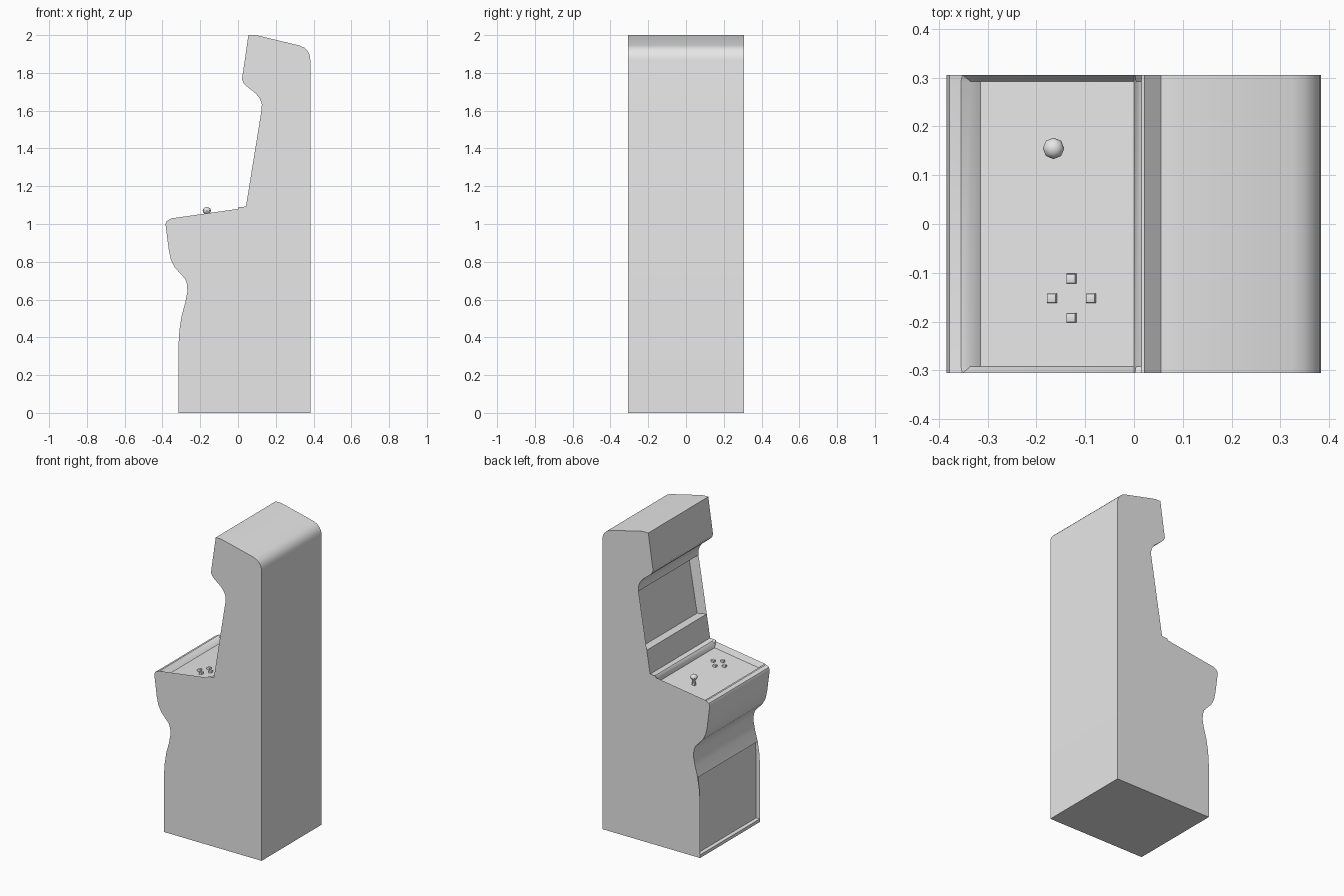
import bpy, bmesh, math

if "Cube" in bpy.data.objects:
    bpy.data.objects.remove(bpy.data.objects["Cube"])

grey = bpy.data.materials.new("plain_grey")
grey.diffuse_color = (0.8, 0.8, 0.8, 1)
grey.use_nodes = True
grey.node_tree.nodes["Principled BSDF"].inputs["Base Color"].default_value = grey.diffuse_color

HALF, INNER = 0.306, 0.292      # outer half width, and half width of recessed panels
DECK_ANGLE = math.atan2(0.045, 0.315)


def deck_z(x):
    return 1.0 + (x + 0.315) * math.tan(DECK_ANGLE)


def finish(name, bm, angle=35):
    bmesh.ops.recalc_face_normals(bm, faces=bm.faces)
    me = bpy.data.meshes.new(name)
    bm.to_mesh(me)
    bm.free()
    me.materials.append(grey)
    ob = bpy.data.objects.new(name, me)
    bpy.context.collection.objects.link(ob)
    bpy.ops.object.select_all(action='DESELECT')
    ob.select_set(True)
    bpy.context.view_layer.objects.active = ob
    bpy.ops.object.shade_smooth_by_angle(angle=math.radians(angle))
    return ob


# Cabinet side profile: (x, z) of the side, plus (x, z) of the centre where it is recessed
profile = [
    (-0.315, 0), (-0.315, 0.02),
    (-0.315, 0.02, -0.295, 0.025),               # lower front panel
    (-0.315, 0.36, -0.295, 0.36), (-0.310, 0.44, -0.295, 0.44),
    (-0.298, 0.515, -0.292, 0.515), (-0.298, 0.515),
    (-0.280, 0.58), (-0.268, 0.64), (-0.270, 0.68), (-0.280, 0.71),
    (-0.335, 0.77), (-0.355, 0.81), (-0.366, 0.86),
    (-0.384, 1.0), (-0.378, 1.015),              # rounded front lip
    (-0.352, 1.030, -0.355, 1.024), (-0.352, 1.030, -0.335, 1.017),
    (-0.315, 1.035, -0.315, 1.0),                # control deck
    (0.0, 1.080, 0.0, 1.045),
    (0.002, 1.089, 0.004, 1.070), (0.015, 1.090, 0.015, 1.085),
    (0.042, 1.092),
    (0.066, 1.24), (0.066, 1.24, 0.125, 1.235),  # screen recess
    (0.125, 1.605, 0.183, 1.575), (0.125, 1.605),
    (0.126, 1.635), (0.115, 1.665), (0.095, 1.69),
    (0.045, 1.73), (0.030, 1.745), (0.021, 1.765),
    (0.055, 2.0), (0.095, 2.0),                  # marquee and roof
    (0.325, 1.945), (0.350, 1.934), (0.369, 1.916), (0.380, 1.893), (0.383, 1.868),
    (0.383, 0),
]
bm = bmesh.new()
sections = []
for y, recessed in ((-HALF, False), (-INNER, True), (INNER, True), (HALF, False)):
    pts = [(p[-2], p[-1]) if recessed else (p[0], p[1]) for p in profile]
    sections.append([bm.verts.new((x, y, z)) for x, z in pts])
n = len(profile)
for a, b in zip(sections, sections[1:]):
    for i in range(n):
        j = (i + 1) % n
        bm.faces.new((a[i], a[j], b[j], b[i]))
bm.faces.new(sections[0])
bm.faces.new(sections[-1])
bmesh.ops.remove_doubles(bm, verts=bm.verts, dist=0.0005)
finish("cabinet", bm, 30)

# Joystick: flared stick with a faceted ball
jx, jy = -0.165, 0.155
bm = bmesh.new()
bmesh.ops.create_cone(bm, cap_ends=True, segments=8, radius1=0.014, radius2=0.008, depth=0.05)
stick = finish("joystick_stick", bm)
stick.location = (jx, jy, deck_z(jx) + 0.02)
bm = bmesh.new()
bmesh.ops.create_uvsphere(bm, u_segments=8, v_segments=6, radius=0.022)
for v in bm.verts:
    v.co.z *= 0.85
ball = finish("joystick_ball", bm)
ball.location = (jx, jy, 1.071)

# Four buttons in a diamond, each a small block narrowing at the top
bx, by = -0.128, -0.152
for i, (dx, dy) in enumerate(((0, 0.04), (-0.04, 0), (0.04, 0), (0, -0.04))):
    bm = bmesh.new()
    bmesh.ops.create_cube(bm, size=0.02)
    top = [e for e in bm.edges if all(v.co.z > 0 for v in e.verts)]
    bmesh.ops.bevel(bm, geom=top, offset=0.004, segments=2, affect='EDGES', profile=0.5)
    ob = finish(f"button_{i + 1}", bm)
    ob.location = (bx + dx, by + dy, deck_z(bx + dx) + 0.004)
    ob.rotation_euler = (0, -DECK_ANGLE, 0)
